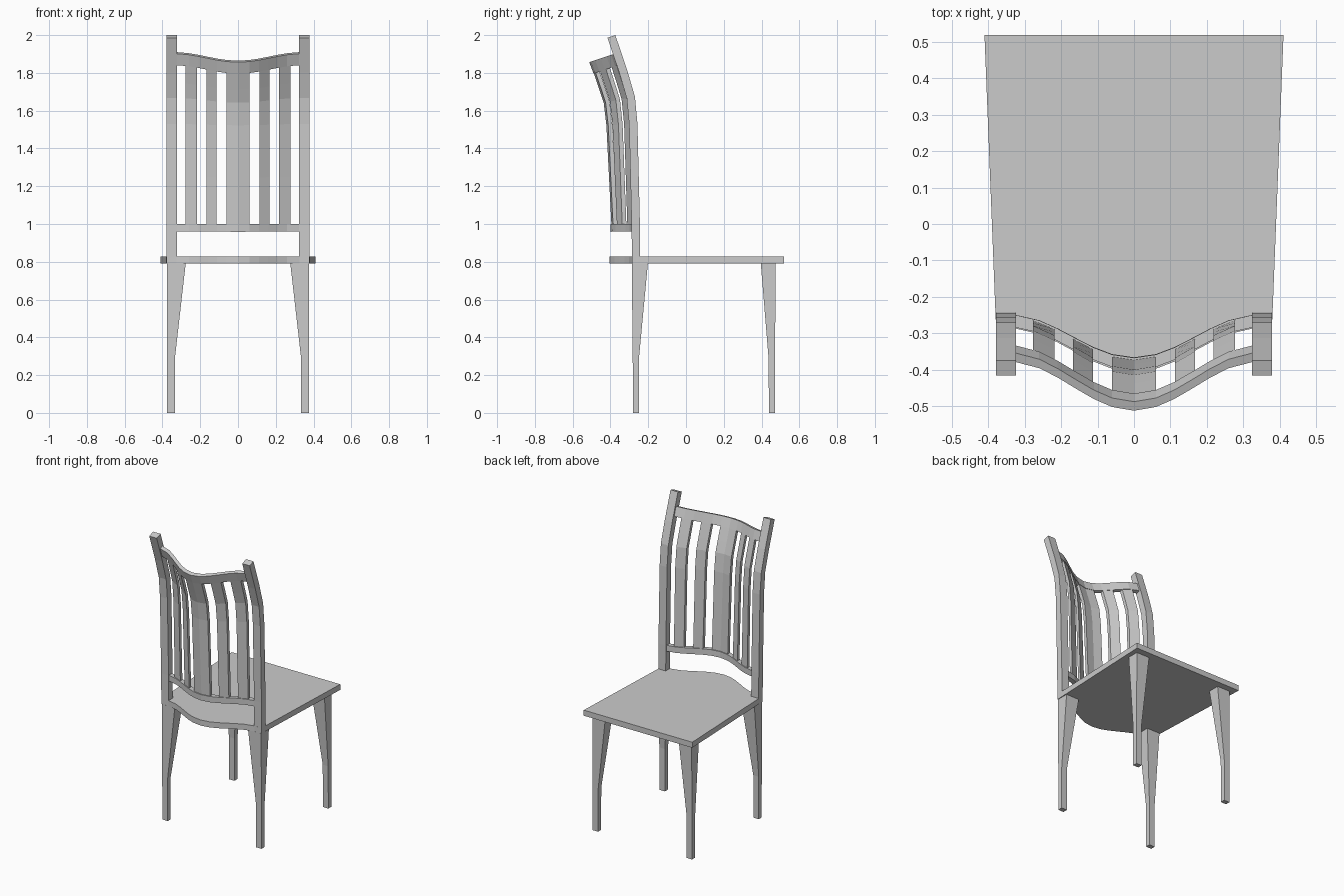
import bpy, bmesh, math
from mathutils import Vector

if "Cube" in bpy.data.objects:
    bpy.data.objects.remove(bpy.data.objects["Cube"])

# side profile of the backrest: height, y of centre line, lean in degrees
SPINE = [(0.80, -0.264, 0.3), (1.00, -0.266, 0.5), (1.53, -0.279, 3),
         (1.67, -0.292, 11), (1.81, -0.333, 18.7), (1.993, -0.395, 18.7)]
BOW_X = [-0.325, -0.26, -0.21, -0.16, -0.11, -0.06, 0,
         0.06, 0.11, 0.16, 0.21, 0.26, 0.325]


def spine(z):
    for (z0, y0, a0), (z1, y1, a1) in zip(SPINE, SPINE[1:]):
        if z <= z1:
            break
    f = (z - z0) / (z1 - z0)
    return y0 + f * (y1 - y0), math.radians(a0 + f * (a1 - a0))


def bow(x):
    return 0.5 * (1 + math.cos(math.pi * min(abs(x), 0.34) / 0.34))


def back_point(x, z, t, bowed=True):
    """Point on the backrest; t is the distance behind its middle surface."""
    y, a = spine(z)
    d = t + (bow(x) * (0.118 + 0.022 * (z - 1.0) / 0.85) if bowed else 0)
    return Vector((x, y - d * math.cos(a), z - d * math.sin(a)))


def loft(name, rings):
    """Skin closed rings of points and cap both ends."""
    bm = bmesh.new()
    vs = [[bm.verts.new(p) for p in r] for r in rings]
    n = len(vs[0])
    for a, b in zip(vs, vs[1:]):
        for i in range(n):
            j = (i + 1) % n
            bm.faces.new((a[i], a[j], b[j], b[i]))
    bm.faces.new(vs[0][::-1])
    bm.faces.new(vs[-1])
    bmesh.ops.recalc_face_normals(bm, faces=bm.faces)
    me = bpy.data.meshes.new(name)
    bm.to_mesh(me)
    bm.free()
    ob = bpy.data.objects.new(name, me)
    bpy.context.collection.objects.link(ob)
    return ob


def rail(name, z0, z1, t):
    loft(name, [[back_point(x, z0, -t), back_point(x, z1, -t),
                 back_point(x, z1, t), back_point(x, z0, t)] for x in BOW_X])


def slat(name, xs, z0, z1, t=0.011):
    zs = [z0, 1.25, 1.53, 1.67, 1.75, z1]
    loft(name, [[back_point(x, z, -t) for x in xs] +
                [back_point(x, z, t) for x in reversed(xs)] for z in zs])


# seat with bowed rear edge
outline = [(-0.41, 0.518), (0.41, 0.518), (0.38, -0.243), (0.378, -0.286)]
outline += [(x, -0.286 - 0.12 * bow(x)) for x in reversed(BOW_X)]
outline += [(-0.378, -0.286), (-0.38, -0.243)]
loft("seat", [[(x, y, z) for x, y in outline] for z in (0.79, 0.828)])

# rails
rail("lower_rail", 0.96, 1.0, 0.017)
rail("top_rail", 1.845, 1.906, 0.013)

# slats
slat("centre_slat", [-0.06, 0, 0.06], 0.995, 1.85)

for s, side in ((-1, "left"), (1, "right")):
    slat("inner_slat_" + side, [s * 0.113, s * 0.167], 0.995, 1.85)
    slat("outer_slat_" + side, [s * 0.218, s * 0.277], 0.995, 1.85)

    # back posts
    loft("back_post_" + side,
         [[back_point(s * x, z, t, False) for x, t in
           ((0.323, -0.022), (0.379, -0.022), (0.379, 0.022), (0.323, 0.022))]
          for z, _, _ in SPINE])

    # tapered legs: height, inner x, outer y, inner y
    legs = {
        "back_leg_": [(0, 0.334, -0.281, -0.249), (0.29, 0.334, -0.282, -0.249),
                      (0.79, 0.277, -0.287, -0.202)],
        "front_leg_": [(0, 0.334, 0.471, 0.439), (0.29, 0.334, 0.471, 0.437),
                       (0.79, 0.277, 0.475, 0.396)],
    }
    for name, rows in legs.items():
        loft(name + side,
             [[(s * xi, yo, z), (s * 0.375, yo, z),
               (s * 0.375, yi, z), (s * xi, yi, z)] for z, xi, yo, yi in rows])
